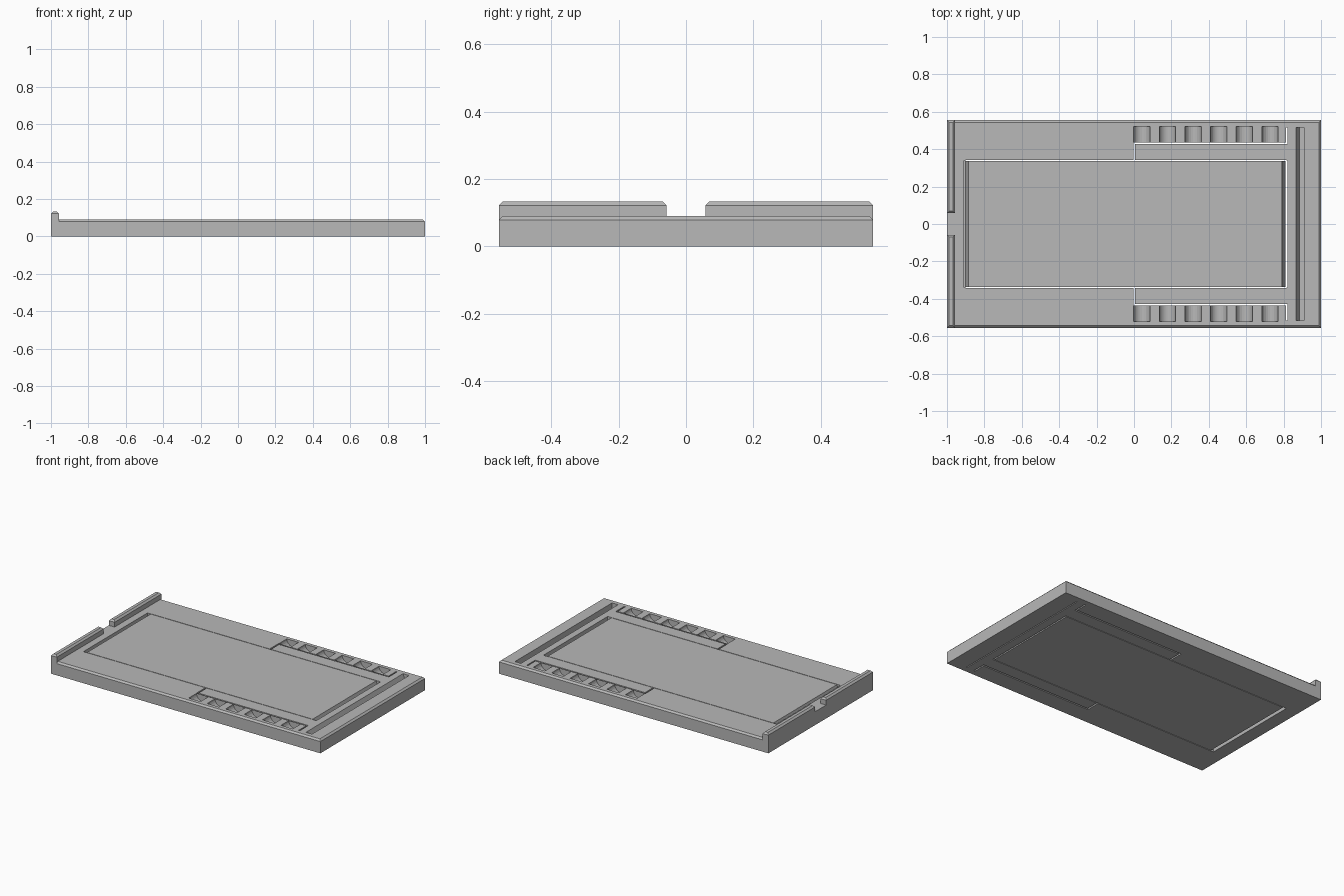
import bpy, bmesh, math
from mathutils import Vector

old = bpy.data.objects.get("Cube")
if old:
    bpy.data.objects.remove(old, do_unlink=True)

grey = bpy.data.materials.new("plain grey")
grey.use_nodes = True
colour = (0.48, 0.48, 0.48, 1)
grey.diffuse_color = colour
grey.node_tree.nodes["Principled BSDF"].inputs["Base Color"].default_value = colour

TOP, HALF_Y = 0.09, 0.555
LOW, HIGH = -0.05, 0.2


def finish(name, bm):
    bmesh.ops.recalc_face_normals(bm, faces=bm.faces)
    mesh = bpy.data.meshes.new(name)
    bm.to_mesh(mesh)
    bm.free()
    mesh.materials.append(grey)
    obj = bpy.data.objects.new(name, mesh)
    bpy.context.collection.objects.link(obj)
    return obj


def extrude_y(bm, profile, y0, y1):
    """Solid from an xz profile swept along y."""
    face = bm.faces.new([bm.verts.new((x, y0, z)) for x, z in profile])
    made = bmesh.ops.extrude_face_region(bm, geom=[face])["geom"]
    verts = [v for v in made if isinstance(v, bmesh.types.BMVert)]
    bmesh.ops.translate(bm, verts=verts, vec=Vector((0, y1 - y0, 0)))


def box(bm, x0, x1, y0, y1, z0=LOW, z1=HIGH):
    extrude_y(bm, [(x0, z0), (x1, z0), (x1, z1), (x0, z1)], y0, y1)


def carve(target, bm):
    cutter = finish("cutter", bm)
    cutter.hide_render = True
    mod = target.modifiers.new("cut", "BOOLEAN")
    mod.operation, mod.solver = "DIFFERENCE", "EXACT"
    mod.use_self = True
    mod.object = cutter
    bpy.context.view_layer.objects.active = target
    bpy.ops.object.modifier_apply(modifier=mod.name)
    bpy.data.objects.remove(cutter, do_unlink=True)


# Slab with chamfered upper rim
bm = bmesh.new()
box(bm, -1, 1, -HALF_Y, HALF_Y, 0, TOP)
rim = [e for e in bm.edges if all(v.co.z > 0.05 for v in e.verts)
       and not all(v.co.x < 0 for v in e.verts)]
bmesh.ops.bevel(bm, geom=rim, offset=0.011, segments=1, affect="EDGES")
slab = finish("base_plate", bm)

# Rows of rounded pockets beside the arms
bm = bmesh.new()
radius = 0.044
for side in (-1, 1):
    for i in range(6):
        cx = 0.042 + i * 0.137
        arc = [(cx + radius * math.cos(a), TOP + 0.001 - radius * math.sin(a))
               for a in (math.pi * k / 12 for k in range(13))]
        y0, y1 = sorted((side * 0.437, side * 0.52))
        extrude_y(bm, arc + [(cx - radius, HIGH), (cx + radius, HIGH)], y0, y1)
carve(slab, bm)

# Ramped troughs at both panel ends and beside the end bar
bm = bmesh.new()
extrude_y(bm, [(0.865, TOP), (0.885, 0.035), (0.91, 0.035), (0.91, HIGH), (0.865, HIGH)],
          -0.515, 0.515)
extrude_y(bm, [(0.79, TOP), (0.809, 0.03), (0.82, 0.03), (0.82, HIGH), (0.79, HIGH)],
          -0.34, 0.34)
extrude_y(bm, [(-0.91, 0.04), (-0.9, 0.04), (-0.885, TOP), (-0.885, HIGH), (-0.91, HIGH)],
          -0.34, 0.34)
# Underside grooves
box(bm, -0.908, -0.885, -0.34, 0.34, LOW, 0.025)
box(bm, 0.876, 0.882, -0.515, 0.515, LOW, 0.015)
carve(slab, bm)

# Narrow through slits outlining the panel and arms
bm = bmesh.new()
box(bm, 0.811, 0.82, -0.34, 0.34)
for side in (-1, 1):
    def slit(x0, x1, ya, yb):
        y0, y1 = sorted((side * ya, side * yb))
        box(bm, x0, x1, y0, y1)
    slit(-0.9, 0.815, 0.337, 0.341)
    slit(0, 0.82, 0.427, 0.436)
    slit(-0.004, 0.006, 0.339, 0.436)
    slit(0.812, 0.821, 0.427, 0.517)
carve(slab, bm)

# Pair of raised lips with chamfered tops
for name, side in (("front_lip", -1), ("back_lip", 1)):
    bm = bmesh.new()
    y0, y1 = sorted((side * 0.058, side * HALF_Y))
    box(bm, -1, -0.957, y0, y1, TOP - 0.012, 0.133)
    crown = [e for e in bm.edges if all(v.co.z > 0.12 for v in e.verts)]
    bmesh.ops.bevel(bm, geom=crown, offset=0.011, segments=1, affect="EDGES")
    finish(name, bm)
